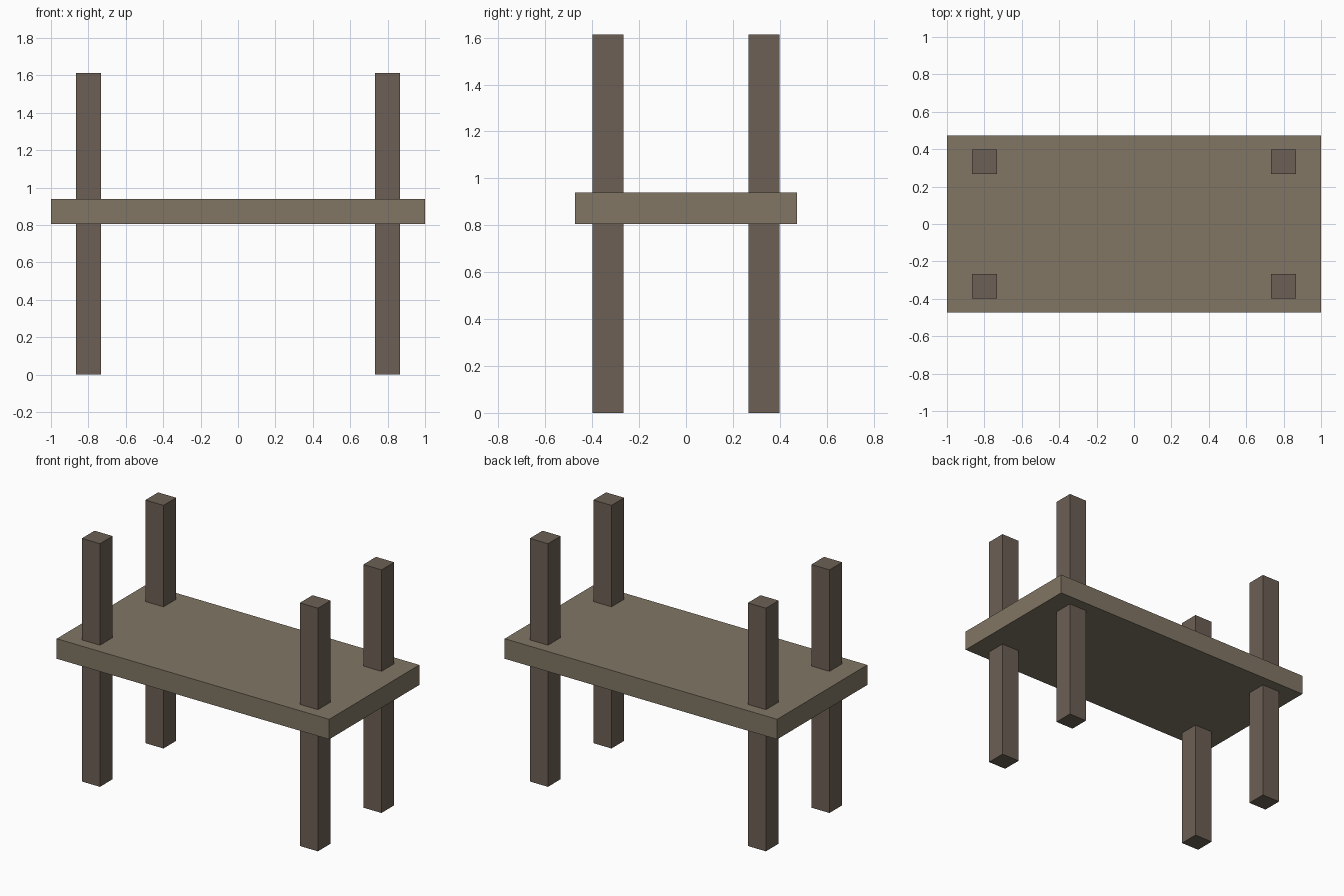
import bpy

if "Cube" in bpy.data.objects:
    bpy.data.objects.remove(bpy.data.objects["Cube"])


def material(name, color):
    mat = bpy.data.materials.new(name)
    mat.diffuse_color = color
    mat.use_nodes = True
    mat.node_tree.nodes["Principled BSDF"].inputs["Base Color"].default_value = mat.diffuse_color
    return mat


def box(name, center, size, mat):
    bpy.ops.mesh.primitive_cube_add(size=1, location=center)
    obj = bpy.context.object
    obj.name = name
    obj.scale = size
    bpy.ops.object.transform_apply(location=False, rotation=False, scale=True)
    obj.data.materials.append(mat)
    return obj


board_wood = material("board_wood", (0.22, 0.18, 0.13, 1))
post_wood = material("post_wood", (0.15, 0.117, 0.089, 1))

THICK = 0.133
HEIGHT = 1.613

# Flat board at mid height
box("board", (0, 0, 0.873), (2.0, 0.945, THICK), board_wood)

# Four square posts running through the board
for side, x in (("left", -0.8), ("right", 0.8)):
    for end, y in (("front", -0.333), ("back", 0.333)):
        box(f"{end}_{side}_post", (x, y, HEIGHT / 2), (THICK, THICK, HEIGHT), post_wood)
